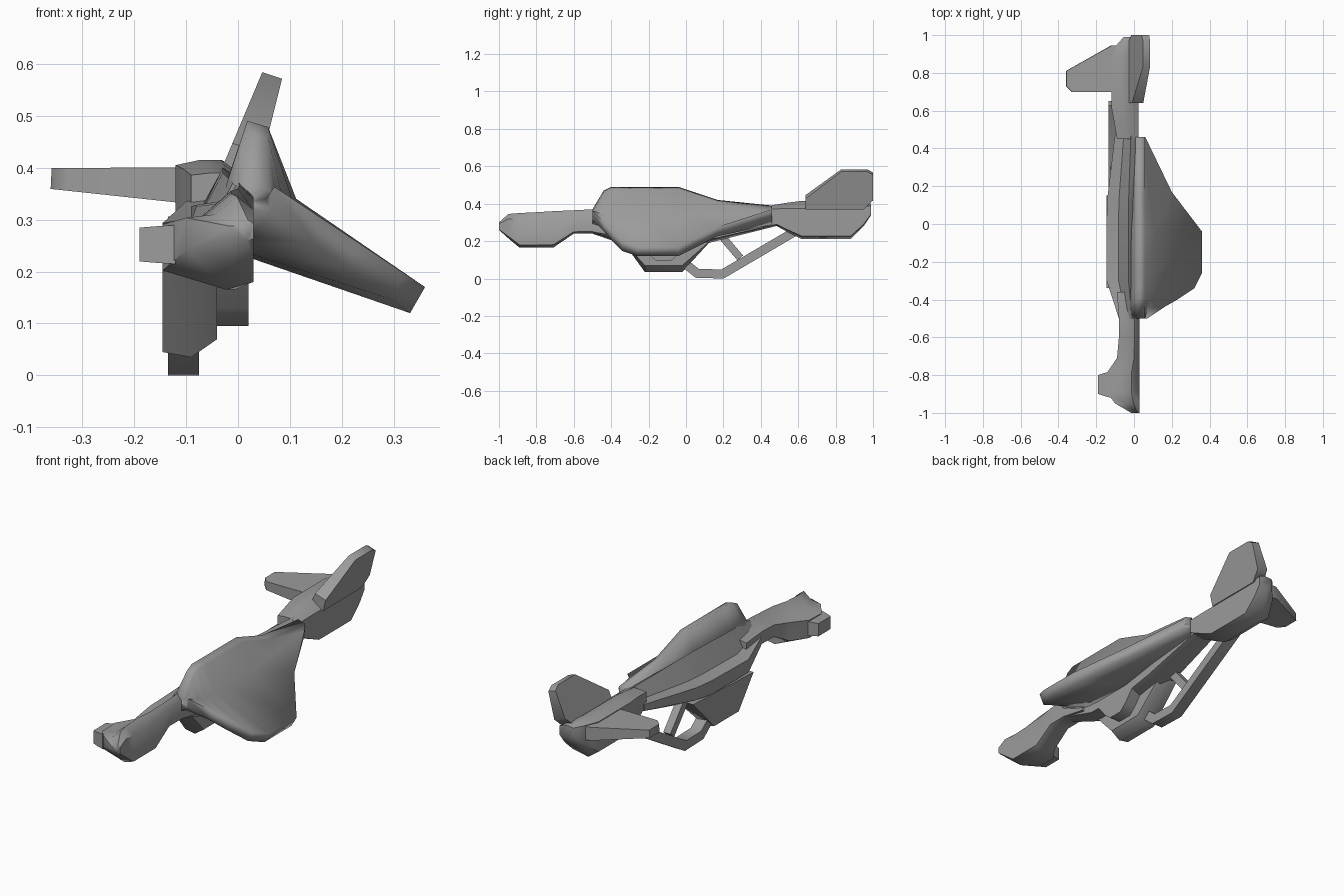
import bpy, bmesh, math
from mathutils import Vector

old = bpy.data.objects.get("Cube")
if old:
    bpy.data.objects.remove(old, do_unlink=True)

shade = .33
grey = bpy.data.materials.new("hull_grey")
grey.use_nodes = True
grey.diffuse_color = (shade, shade, shade, 1)
grey.node_tree.nodes["Principled BSDF"].inputs["Base Color"].default_value = grey.diffuse_color


def loft(name, rings, smooth_angle=50):
    """Skin a list of equal-length rings of 3D points and cap both ends."""
    bm = bmesh.new()
    loops = [[bm.verts.new(point) for point in ring] for ring in rings]
    for near, far in zip(loops, loops[1:]):
        for i in range(len(near)):
            bm.faces.new((near[i - 1], near[i], far[i], far[i - 1]))
    bm.faces.new(loops[0])
    bm.faces.new(loops[-1])
    bmesh.ops.recalc_face_normals(bm, faces=bm.faces)
    mesh = bpy.data.meshes.new(name)
    bm.to_mesh(mesh)
    bm.free()
    mesh.materials.append(grey)
    obj = bpy.data.objects.new(name, mesh)
    bpy.context.collection.objects.link(obj)
    bpy.ops.object.select_all(action="DESELECT")
    obj.select_set(True)
    bpy.context.view_layer.objects.active = obj
    bpy.ops.object.shade_smooth_by_angle(angle=math.radians(smooth_angle))


def corners(across, along):
    """Four corners of a rectangle centred on the origin."""
    return [(-across, -along), (across, -along), (across, along), (-across, along)]


def roofed(name, stations, right, shoulder, peak, keel):
    """Loft sections with an off-centre ridge and keel along the length.
    Each station gives its y, left edge, bottom and top."""
    rings = []
    for y, left, bottom, top in stations:
        width, height = right - left, top - bottom
        rings.append([Vector((left + width * u, y, bottom + height * v)) for u, v in (
            (0, .2), (0, shoulder), (peak * .55, shoulder + .05), (peak, 1),
            (1, .8), (1, .08), (keel, 0))])
    loft(name, rings)


def fin(name, origin, direction, outline):
    """Tapered plate; outline points are (distance from root, y)."""
    direction = Vector(direction).normalized()
    normal = direction.cross(Vector((0, 1, 0)))
    reach = max(span for span, y in outline)
    rings = []
    for side in (-1, 1):
        ring = []
        for span, y in outline:
            half_thickness = .036 - .016 * span / reach
            ring.append(Vector(origin) + direction * span + Vector((0, y, 0))
                        + normal * side * half_thickness)
        rings.append(ring)
    loft(name, rings)


def beam(name, path, x, half_width, half_depth):
    """Mitred square bar following a path of (y, z) points."""
    points = [Vector(p) for p in path]
    steps = [(b - a).normalized() for a, b in zip(points, points[1:])]
    rings = []
    for point, before, after in zip(points, steps[:1] + steps, steps + steps[-1:]):
        tangent = (before + after).normalized()
        side = Vector((-tangent.y, tangent.x)) / tangent.dot(after)
        rings.append([(x + across, point.x + side.x * depth, point.y + side.y * depth)
                      for across, depth in corners(half_width, half_depth)])
    loft(name, rings)


# Side shell: an upright blade that bends outward into a drooping wing
def shell_ring(y, top, tip):
    inner = .018
    tip_z = .41 - tip * 2 / 3
    root_z = .3 - tip / 5
    bend = .04 + tip / 5
    section = [(inner, top), (inner + .04, top - .012), (bend, .34), (tip, tip_z),
               (tip * .92, tip_z - .05), (inner, root_z), (inner - .04, (top + root_z) / 2)]
    return [(x, y, z) for x, z in section]


loft("side_shell", [shell_ring(*station) for station in (
    (-.5, .37, .07), (-.44, .47, .16), (-.4, .49, .23), (-.34, .49, .32),
    (-.26, .49, .36), (-.04, .49, .36), (.17, .42, .2), (.46, .39, .06))],
    smooth_angle=95)

# Central body running back from the neck to the tail
roofed("central_body", [
    (-.5, -.08, .24, .37), (-.3, -.145, .17, .39), (0, -.145, .17, .4),
    (.12, -.143, .19, .4), (.48, -.1, .28, .39)],
    right=.02, shoulder=.5, peak=.7, keel=.5)

# Faceted pod under the body, deepest along its keel line
loft("belly_pod", [
    [(x, -.34, .2), (x, -.22, base), (x, -.02, base), (x, .15, .22)]
    for x, base in ((-.145, .045), (-.09, .035), (-.04, .07))])

# Small blister under the shell root
loft("belly_blister", [
    [(x - .02, y - .12, z) for x, y in corners(.04, half_length)]
    for z, half_length in ((.24, .17), (.13, .08), (.095, .04))])

# Neck and wedge-shaped head, tapering to the nose
roofed("neck_and_head", [
    (-.36, -.09, .21, .38), (-.5, -.08, .24, .37), (-.6, -.08, .24, .365),
    (-.71, -.09, .165, .36), (-.79, -.145, .165, .355), (-.89, -.145, .165, .35),
    (-.95, -.1, .215, .345), (-1, -.015, .26, .3)],
    right=.03, shoulder=.68, peak=.75, keel=.7)

# Square knob on the side of the head
loft("head_knob", [
    [(x, y - .85, z + .252) for y, z in corners(half_length, half_length / 4 + .02)]
    for x, half_length in ((-.12, .07), (-.16, .06), (-.19, .05))])

# Tail block with a pinched front and a blunt rear
roofed("tail_block", [
    (.45, -.09, .3, .39), (.54, -.105, .25, .405), (.62, -.12, .21, .415),
    (.88, -.12, .21, .415), (.95, -.09, .28, .41), (.99, -.055, .34, .4)],
    right=.025, shoulder=.95, peak=.6, keel=.4)

# Tail fins: one level, one raised
fin("level_fin", (-.08, 0, .365), (-1, 0, .05), [
    (0, .7), (.25, .7), (.28, .73), (.28, .81), (.04, .945), (0, .945)])
fin("raised_fin", (0, 0, .38), (1, 0, 3), [
    (0, .64), (.06, .64), (.208, .83), (.208, .97), (.19, 1), (.05, 1), (0, .95)])

# Keel strut from the pod to the tail, with its brace
beam("keel_strut", [(-.05, .115), (.06, .028), (.195, .024), (.64, .285)],
     x=-.105, half_width=.03, half_depth=.024)
beam("strut_brace", [(.29, .11), (.18, .24)],
     x=-.105, half_width=.02, half_depth=.02)
